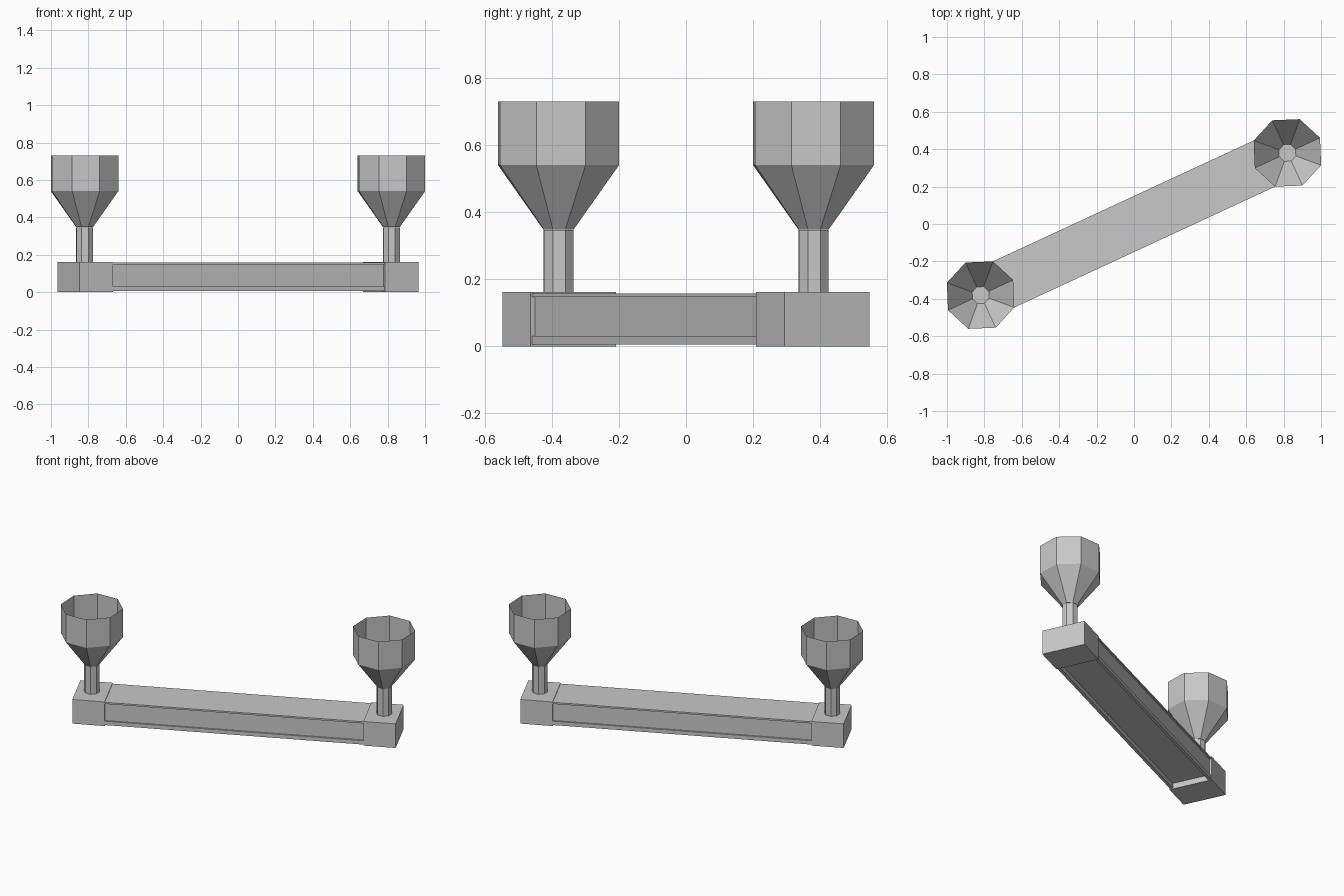
import bpy
import bmesh
import math
from mathutils import Matrix

if "Cube" in bpy.data.objects:
    bpy.data.objects.remove(bpy.data.objects["Cube"])

grey = bpy.data.materials.new("plain_grey")
grey.use_nodes = True
GREY = (0.58, 0.58, 0.58, 1)
grey.diffuse_color = GREY
grey.node_tree.nodes["Principled BSDF"].inputs["Base Color"].default_value = GREY

# The whole piece lies along a line turned about z
TURN = Matrix.Rotation(math.atan2(0.38, 0.82), 4, 'Z')


def finish(name, bm, recalc=True):
    if recalc:
        bmesh.ops.recalc_face_normals(bm, faces=bm.faces)
    mesh = bpy.data.meshes.new(name)
    bm.to_mesh(mesh)
    bm.free()
    mesh.materials.append(grey)
    obj = bpy.data.objects.new(name, mesh)
    obj.matrix_world = TURN
    bpy.context.collection.objects.link(obj)
    return obj


def lathe(name, x, rings, cap_top):
    """Eight-sided surface through (radius, height) rings."""
    bm = bmesh.new()
    loops = []
    for radius, z in rings:
        loops.append([bm.verts.new((x + radius * math.cos(i * math.tau / 8),
                                    radius * math.sin(i * math.tau / 8), z))
                      for i in range(8)])
    for low, high in zip(loops, loops[1:]):
        for i in range(8):
            j = (i + 1) % 8
            bm.faces.new((low[i], low[j], high[j], high[i]))
    bm.faces.new(loops[-1] if cap_top else loops[0][::-1])
    return finish(name, bm, False)


# Beam: section with a shallow recess on each side and a hollow underside
half = [(0.117, 0.038), (0.117, 0.005), (0.136, 0.005), (0.136, 0.031),
        (0.126, 0.031), (0.126, 0.147), (0.136, 0.147), (0.136, 0.158)]
section = half + [(-y, z) for y, z in reversed(half)]
bm = bmesh.new()
end = bm.faces.new([bm.verts.new((-0.8, y, z)) for y, z in section])
out = bmesh.ops.extrude_face_region(bm, geom=[end], use_keep_orig=True)
moved = [v for v in out["geom"] if isinstance(v, bmesh.types.BMVert)]
bmesh.ops.translate(bm, verts=moved, vec=(1.6, 0, 0))
finish("beam", bm)

# End block, stem and open cup at each end
for side, label in ((1, "left"), (-1, "right")):
    bm = bmesh.new()
    bmesh.ops.create_cube(bm, size=1)
    bmesh.ops.scale(bm, vec=(0.2, 0.28, 0.162), verts=bm.verts)
    bmesh.ops.translate(bm, vec=(side * 0.9, 0, 0.081), verts=bm.verts)
    finish(label + "_end_block", bm)

    x = side * 0.904
    lathe(label + "_stem", x, [(0.048, 0.15), (0.048, 0.347)], True)
    lathe(label + "_cup", x, [(0.048, 0.348), (0.192, 0.54), (0.192, 0.73)], False)
